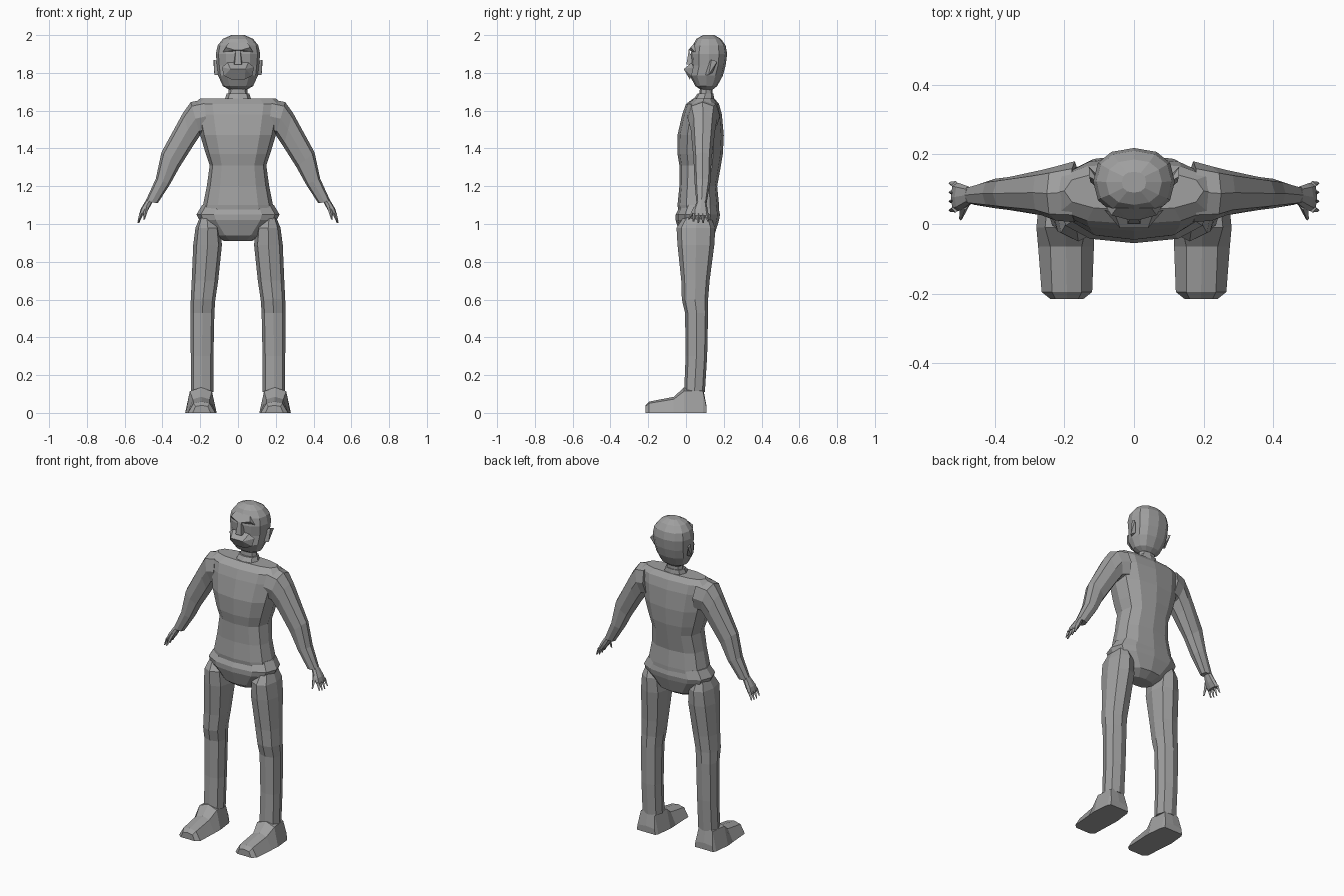
import bpy
import bmesh
from math import cos, sin, pi, copysign

default_cube = bpy.data.objects.get("Cube")
if default_cube:
    bpy.data.objects.remove(default_cube, do_unlink=True)

# One flat grey for the whole figure
GREY = (0.35, 0.35, 0.35, 1.0)
grey = bpy.data.materials.new("plain grey")
grey.use_nodes = True
grey.diffuse_color = GREY
grey.node_tree.nodes["Principled BSDF"].inputs["Base Color"].default_value = GREY


def finish(name, bm, mirrored):
    """Turn a bmesh into a flat-shaded object, optionally mirrored across x."""
    bmesh.ops.recalc_face_normals(bm, faces=bm.faces)
    mesh = bpy.data.meshes.new(name)
    bm.to_mesh(mesh)
    bm.free()
    mesh.materials.append(grey)
    obj = bpy.data.objects.new(name, mesh)
    bpy.context.collection.objects.link(obj)
    if mirrored:
        mirror = obj.modifiers.new("other side", 'MIRROR')
        mirror.use_mirror_merge = False
    return obj


def skin(name, rings, mirrored=False):
    """Bridge a list of equally long point rings and cap both ends."""
    bm = bmesh.new()
    loops = [[bm.verts.new(p) for p in ring] for ring in rings]
    for low, high in zip(loops, loops[1:]):
        for i in range(len(low)):
            j = (i + 1) % len(low)
            bm.faces.new((low[i], low[j], high[j], high[i]))
    bm.faces.new(loops[0])
    bm.faces.new(loops[-1])
    return finish(name, bm, mirrored)


def hull(name, points, mirrored=False):
    """Wrap a few points in a convex solid."""
    bm = bmesh.new()
    for p in points:
        bm.verts.new(p)
    bmesh.ops.convex_hull(bm, input=bm.verts)
    return finish(name, bm, mirrored)


def oval(outer, inner, front, back, sides=8, power=0.8):
    """Boxy oval between two (x, z) ends, from front y to back y."""
    def soften(v):
        return copysign(abs(v) ** power, v)

    (x1, z1), (x2, z2) = outer, inner
    points = []
    for k in range(sides):
        angle = 2 * pi * k / sides
        u, v = soften(cos(angle)) / 2, soften(sin(angle)) / 2
        points.append(((x1 + x2) / 2 + (x1 - x2) * u,
                       (front + back) / 2 + (back - front) * v,
                       (z1 + z2) / 2 + (z1 - z2) * u))
    return points


def body(name, sections, sides=12, power=0.8):
    """Central part from (half width, height, front, back) sections."""
    return skin(name, [oval((w, z), (-w, z), front, back, sides, power)
                       for w, z, front, back in sections])


# Pelvis below the shirt
body("pelvis", [
    (.075, .91, .01, .1),
    (.12, .94, -.03, .15),
    (.205, 1.02, -.055, .175),
    (.22, 1.05, -.055, .18),
    (.19, 1.1, -.03, .17),
])

# Shirt from hem to shoulders
body("torso", [
    (.195, 1.06, -.04, .175),
    (.185, 1.1, -.045, .175),
    (.165, 1.2, -.035, .165),
    (.15, 1.31, -.035, .185),
    (.17, 1.37, -.045, .195),
    (.2, 1.47, -.045, .2),
    (.225, 1.58, -.02, .19),
    (.235, 1.635, 0, .175),
    (.2, 1.665, .04, .15),
])

# Neck and its collar
body("collar", [(.085, 1.64, .03, .16), (.07, 1.66, .04, .15),
                (.06, 1.69, .06, .145)], sides=8)
body("neck", [(.055, 1.66, .07, .14), (.045, 1.75, .075, .14)], sides=8)

# Head, widest above the ears
body("head", [
    (.045, 1.71, .08, .14),
    (.08, 1.73, .05, .165),
    (.105, 1.785, .02, .195),
    (.112, 1.84, .03, .21),
    (.117, 1.9, .025, .218),
    (.108, 1.945, .035, .21),
    (.08, 1.98, .055, .185),
    (.035, 2.0, .09, .15),
], power=0.85)

# Muzzle with a flat shelf on top, brow and nose
hull("muzzle", [(s * x, y, z) for s in (-1, 1) for x, y, z in (
    (.04, -.012, 1.82), (.055, .03, 1.855), (.085, .04, 1.83),
    (.075, .03, 1.785), (.035, .02, 1.765))])
hull("nose", [(s * x, y, z) for s in (-1, 1) for x, y, z in (
    (.018, .002, 1.845), (.012, .015, 1.92), (.025, .05, 1.84))])
hull("brow", [(s * x, y, z) for s in (-1, 1) for x, y, z in (
    (.015, .012, 1.92), (.065, .025, 1.935), (.08, .05, 1.91),
    (.05, .045, 1.96))])

# Slanted ears
hull("ears", [(.1, .1, 1.79), (.125, .12, 1.79), (.13, .165, 1.86),
              (.128, .135, 1.87), (.1, .12, 1.86), (.105, .14, 1.8)], True)

# Arms from shoulder to wrist
skin("arms", [oval(*section) for section in (
    ((.18, 1.66), (.16, 1.48), .005, .18),
    ((.25, 1.645), (.2, 1.47), .01, .165),
    ((.29, 1.59), (.24, 1.41), .025, .155),
    ((.405, 1.38), (.31, 1.3), .04, .135),
    ((.435, 1.24), (.36, 1.21), .045, .13),
    ((.49, 1.12), (.425, 1.11), .055, .11))], True)

# Hands, fingers and thumbs
skin("hands", [oval(*section) for section in (
    ((.485, 1.13), (.45, 1.12), .06, .105),
    ((.515, 1.08), (.475, 1.075), .04, .115),
    ((.525, 1.045), (.497, 1.045), .035, .12))], True)


def digit(name, base, tip, thick):
    """Tapered four-sided finger between two points."""
    rings = []
    for (x, y, z), r in ((base, thick), (tip, thick / 3)):
        rings.append(oval((x + r, z), (x - r, z), y - r, y + r, 4, 1))
    skin(name, rings, True)


for i in range(4):
    spread = i - 1.5
    digit(f"finger_{i + 1}", (.511, .078 + spread * .022, 1.055),
          (.528, .078 + spread * .026, 1.0 + abs(spread) * .008), .012)
digit("thumb", (.485, .055, 1.09), (.497, .015, 1.025), .014)

# Trouser legs
skin("legs", [oval((outer, z), (inner, z), front, back)
              for outer, inner, z, front, back in (
    (.2, .13, 1.04, -.01, .13),
    (.225, .095, .98, -.05, .155),
    (.237, .085, .89, -.045, .15),
    (.245, .105, .7, -.025, .125),
    (.25, .12, .6, -.022, .117),
    (.252, .125, .53, -.005, .117),
    (.25, .13, .3, -.002, .112),
    (.25, .13, .11, -.01, .1))], True)

# Shoes: flat sole, sloping instep, five-point sections from toe to heel
shoe = []
for y, inner, outer, top, inset in (
        (-.215, .145, .24, .04, .015),
        (-.195, .12, .265, .06, .03),
        (-.065, .115, .275, .085, .035),
        (-.01, .113, .28, .135, .025),
        (.09, .125, .27, .135, .025),
        (.108, .135, .26, .04, .005)):
    middle = (inner + outer) / 2
    shoe.append([(inner, y, 0), (outer, y, 0), (outer - inset, y, top * .85),
                 (middle, y, top), (inner + inset, y, top * .85)])
skin("shoes", shoe, True)
